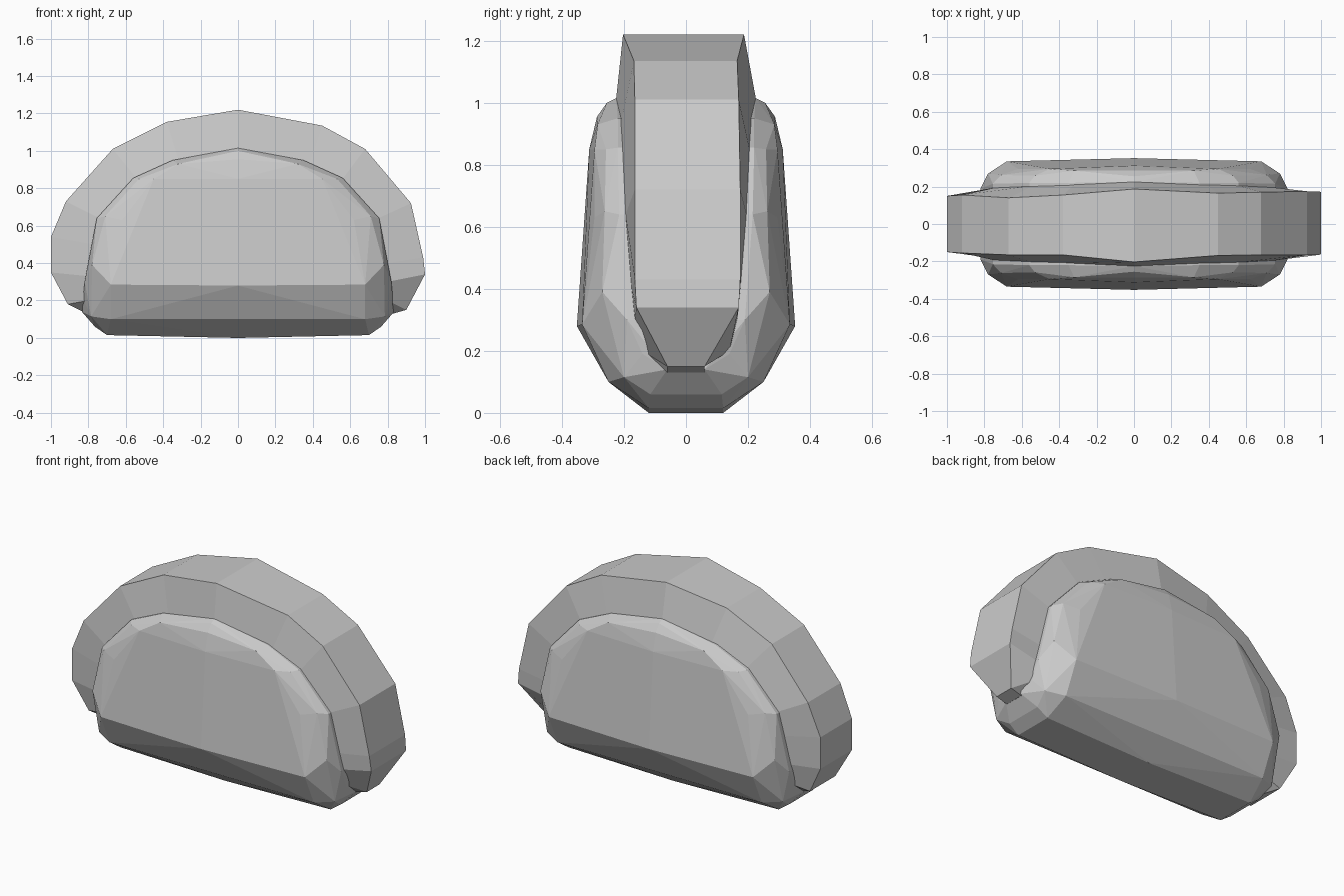
import bpy, bmesh


def finish(bm, name):
    bmesh.ops.recalc_face_normals(bm, faces=bm.faces)
    me = bpy.data.meshes.new(name)
    bm.to_mesh(me)
    bm.free()
    ob = bpy.data.objects.new(name, me)
    bpy.context.collection.objects.link(ob)
    return ob


# Folded shell: one quarter of the rounded pouch, mirrored and skinned
quarter = [
    # underside and belly
    (0, .12, 0), (.70, .12, .015), (0, .25, .09), (.68, .25, .10),
    (0, .352, .28), (.68, .335, .285),
    # edge of the broad side face
    (.62, .295, .63), (.45, .295, .85), (0, .312, .85), (.32, .285, .93), (0, .287, .955),
    # bevel around the face
    (.78, .27, .39), (.71, .262, .65), (.53, .258, .85), (.35, .25, .935), (0, .255, 1.0),
    # rim
    (.82, .19, .30), (.755, .215, .64), (.56, .22, .855), (.35, .22, .95), (0, .225, 1.015),
    # rounded lower ends
    (.765, .115, .06), (.785, .2, .115), (.835, .06, .14), (.82, .14, .19),
]
bm = bmesh.new()
for x, y, z in quarter:
    for sx in ((1, -1) if x else (1,)):
        for sy in (1, -1):
            bm.verts.new((sx * x, sy * y, z))
res = bmesh.ops.convex_hull(bm, input=bm.verts)
inside = {g for g in res["geom_interior"] if isinstance(g, bmesh.types.BMVert)}
bmesh.ops.delete(bm, geom=list(inside), context='VERTS')
bmesh.ops.dissolve_limit(bm, angle_limit=0.03, verts=bm.verts, edges=bm.edges)
finish(bm, "folded_shell")

# Filling band: outer x, z, front y, back y / inner x, z, half width
stations = [
    (-.82, .135, -.06, .06, -.78, .16, .06),
    (-.91, .18, -.12, .12, -.80, .20, .14),
    (-1.0, .35, -.15, .15, -.80, .33, .165),
    (-1.0, .54, -.15, .15, -.77, .50, .18),
    (-.92, .73, -.155, .155, -.74, .64, .195),
    (-.67, 1.01, -.165, .14, -.54, .85, .205),
    (-.38, 1.155, -.165, .155, -.32, .955, .21),
    (0, 1.22, -.203, .187, 0, 1.015, .225),
    (.45, 1.135, -.168, .165, .38, .935, .21),
    (.68, 1.01, -.165, .17, .56, .85, .205),
    (.925, .72, -.165, .175, .75, .64, .195),
    (.99, .43, -.165, .175, .80, .40, .175),
    (1.0, .34, -.16, .17, .80, .30, .165),
    (.90, .15, -.06, .06, .80, .20, .14),
    (.83, .13, -.06, .06, .78, .16, .06),
]
bm = bmesh.new()
rows = []
for x, z, yf, yb, ix, iz, w in stations:
    rows.append([bm.verts.new(p) for p in
                 ((ix, -w, iz), (x, yf, z), (x, yb, z), (ix, w, iz))])
for a, b in zip(rows, rows[1:]):
    for i in range(4):
        j = (i + 1) % 4
        bm.faces.new((a[i], a[j], b[j], b[i]))
bm.faces.new(rows[0])
bm.faces.new(rows[-1])
finish(bm, "filling")
